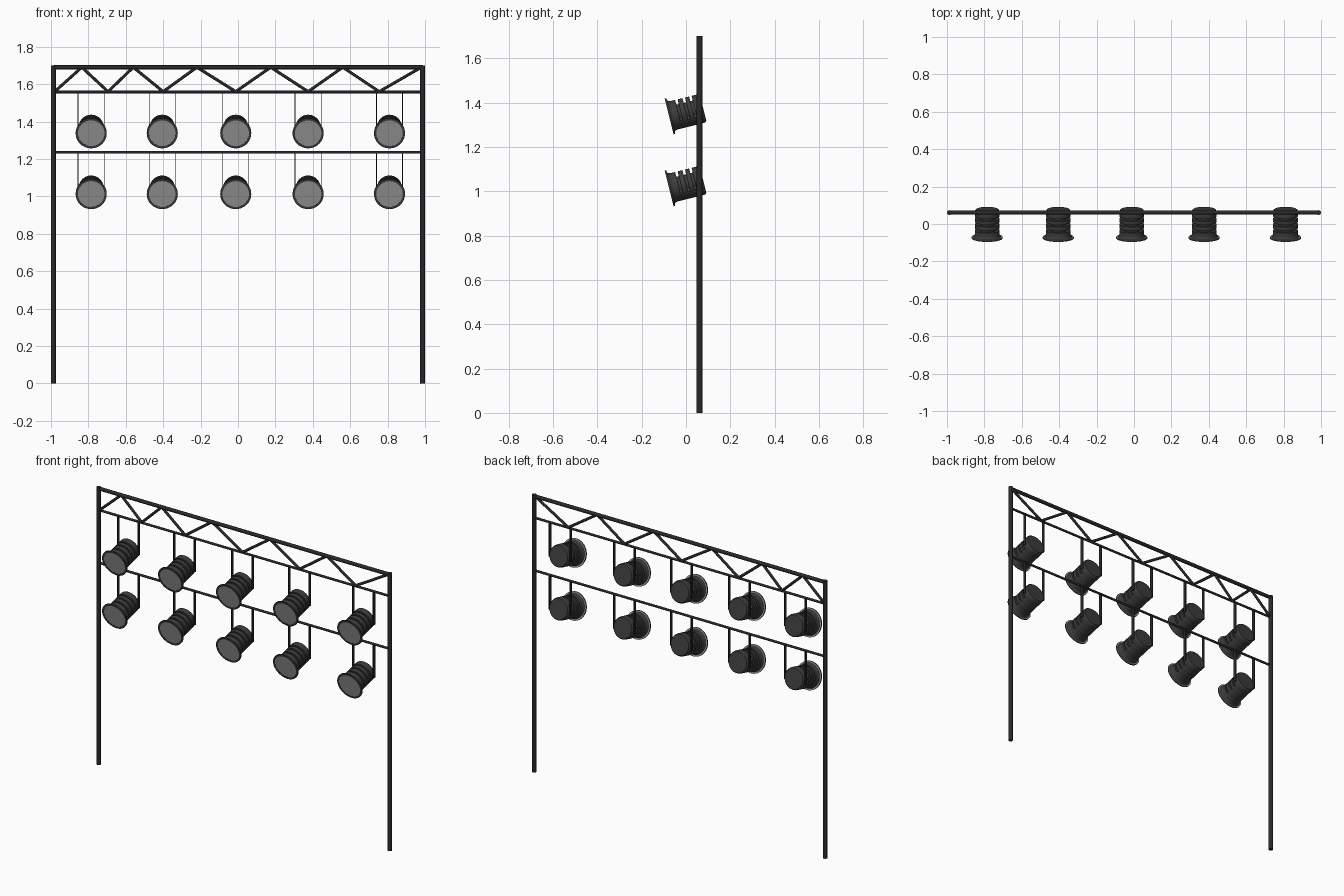
import bpy, bmesh, math
from mathutils import Vector, Matrix

if "Cube" in bpy.data.objects:
    bpy.data.objects.remove(bpy.data.objects["Cube"])

def material(name, v):
    m = bpy.data.materials.new(name)
    m.diffuse_color = (v, v, v, 1)
    m.use_nodes = True
    m.node_tree.nodes["Principled BSDF"].inputs["Base Color"].default_value = m.diffuse_color
    return m

FRAME = material("frame_black", 0.022)
BODY = material("lamp_black", 0.045)
LENS = material("lens_grey", 0.32)
Y = 0.061  # plane of the frame

def finish(name, bm, mat, matrix=None, smooth=True):
    bmesh.ops.recalc_face_normals(bm, faces=bm.faces)
    me = bpy.data.meshes.new(name)
    bm.to_mesh(me)
    bm.free()
    me.materials.append(mat)
    ob = bpy.data.objects.new(name, me)
    bpy.context.collection.objects.link(ob)
    if matrix:
        ob.matrix_world = matrix
    if smooth:
        bpy.context.view_layer.objects.active = ob
        bpy.ops.object.select_all(action='DESELECT')
        ob.select_set(True)
        bpy.ops.object.shade_smooth_by_angle(angle=math.radians(35))
    return ob

def tube(name, a, b, r):
    a, b = Vector(a), Vector(b)
    bm = bmesh.new()
    bmesh.ops.create_cone(bm, cap_ends=True, segments=12, radius1=r, radius2=r, depth=(b - a).length)
    rot = (b - a).to_track_quat('Z', 'Y').to_matrix().to_4x4()
    return finish(name, bm, FRAME, Matrix.Translation((a + b) / 2) @ rot)

def lathe(name, profile, mat, matrix, cut=None, n=48):
    # profile of (radius, distance along local +Y); cut rings are sunk on the upper arc only
    bm = bmesh.new()
    rings = []
    for i, (r, t) in enumerate(profile):
        ring = []
        for k in range(n):
            a = 2 * math.pi * k / n
            rr = cut[1] if cut and i in cut[0] and math.cos(a) > -0.4 else r
            ring.append(bm.verts.new((rr * math.sin(a), t, rr * math.cos(a))))
        rings.append(ring)
    for p, q in zip(rings, rings[1:]):
        for k in range(n):
            j = (k + 1) % n
            bm.faces.new((p[k], p[j], q[j], q[k]))
    bm.faces.new(rings[0])
    bm.faces.new(rings[-1])
    return finish(name, bm, mat, matrix)

# posts and horizontal bars
for s, side in ((-1, "left"), (1, "right")):
    tube(side + "_post", (s * 0.987, Y, 0), (s * 0.987, Y, 1.70), 0.013)
tube("top_chord", (-0.987, Y, 1.69), (0.987, Y, 1.69), 0.011)
tube("lower_chord", (-0.987, Y, 1.558), (0.987, Y, 1.558), 0.007)
tube("middle_bar", (-0.987, Y, 1.235), (0.987, Y, 1.235), 0.007)

# zigzag truss braces
xs = [-0.98, -0.835, -0.695, -0.56, -0.40, -0.22, -0.012, 0.175, 0.375, 0.56, 0.755, 0.98]
for i in range(len(xs) - 1):
    za, zb = (1.56, 1.69) if i % 2 == 0 else (1.69, 1.56)
    tube("truss_brace", (xs[i], Y, za), (xs[i + 1], Y, zb), 0.008)

# lamp body profile with three cooling slots
body = [(0.075, 0.006), (0.068, 0.014), (0.066, 0.022)]
sunk = []
for t in (0.050, 0.084, 0.115):
    body += [(0.066, t - 0.006), (0.0659, t - 0.0055), (0.0659, t + 0.0055), (0.066, t + 0.006)]
    sunk += [len(body) - 3, len(body) - 2]
body += [(0.066, 0.146), (0.064, 0.154), (0.060, 0.158)]
rim = [(0.071, 0.004), (0.071, 0), (0.083, 0), (0.083, 0.007), (0.071, 0.007)]

# two rows of lamps, tilted down toward the front
for z, bar in ((1.337, 1.558), (1.012, 1.235)):
    for x in (-0.785, -0.405, -0.012, 0.375, 0.81):
        m = Matrix.Translation((x, -0.076, z)) @ Matrix.Rotation(math.radians(14), 4, 'X')
        lathe("lamp_body", body, BODY, m, (sunk, 0.044))
        lathe("lamp_rim", rim, BODY, m)
        lathe("lamp_lens", [(0.071, 0.001), (0.071, 0.003)], LENS, m)
        lathe("rim_backing", [(0.082, 0.0065), (0.082, 0.008)], LENS, m)
        # flat hanger straps
        for s in (-1, 1):
            bm = bmesh.new()
            bmesh.ops.create_cube(bm, size=1)
            zb = z + 0.015
            bmesh.ops.scale(bm, vec=(0.004, 0.02, bar - zb), verts=bm.verts)
            finish("hanger_strap", bm, FRAME, Matrix.Translation((x + s * 0.070, Y, (bar + zb) / 2)), False)
